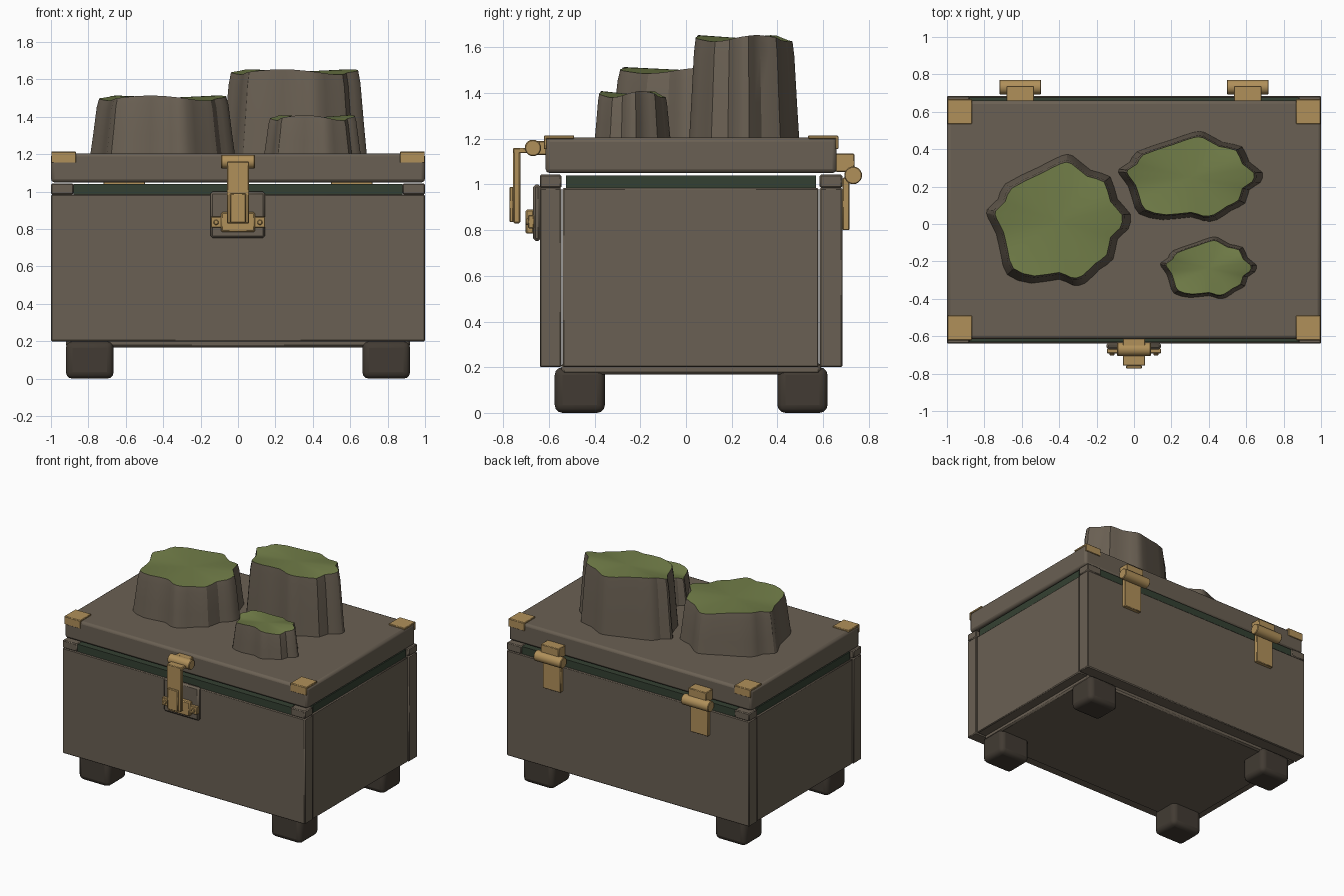
import bpy, bmesh, math
from mathutils import Vector

if "Cube" in bpy.data.objects:
    bpy.data.objects.remove(bpy.data.objects["Cube"])


def material(name, rgb):
    m = bpy.data.materials.new(name)
    lin = [((c / 255 + 0.055) / 1.055) ** 2.4 for c in rgb]
    m.diffuse_color = (*lin, 1)
    m.use_nodes = True
    m.node_tree.nodes["Principled BSDF"].inputs["Base Color"].default_value = m.diffuse_color
    return m


WOOD = material("brown_wood", (106, 96, 83))
FOOT = material("dark_brown", (66, 59, 51))
BRASS = material("brass", (176, 144, 90))
MOSS = material("moss_green", (113, 125, 72))
SEAL = material("dark_green", (52, 64, 50))


def finish(name, bm, mats, bevel=0.0, segments=1):
    bmesh.ops.recalc_face_normals(bm, faces=bm.faces)
    me = bpy.data.meshes.new(name)
    bm.to_mesh(me)
    bm.free()
    for m in mats:
        me.materials.append(m)
    ob = bpy.data.objects.new(name, me)
    bpy.context.collection.objects.link(ob)
    if bevel:
        mod = ob.modifiers.new("bevel", "BEVEL")
        mod.width, mod.segments, mod.limit_method = bevel, segments, "ANGLE"
    bpy.context.view_layer.objects.active = ob
    bpy.ops.object.select_all(action="DESELECT")
    ob.select_set(True)
    bpy.ops.object.shade_smooth_by_angle(angle=math.radians(30))
    return ob


def box(name, x, y, z, mat, bevel=0.006, segments=1):
    """Box from (min, max) ranges."""
    bm = bmesh.new()
    bmesh.ops.create_cube(bm, size=1)
    for v in bm.verts:
        v.co = [(r[0] + r[1]) / 2 + c * (r[1] - r[0]) for c, r in zip(v.co, (x, y, z))]
    return finish(name, bm, [mat], bevel, segments)


def rod(name, x, y, z, radius, mat, axis="x"):
    """Cylinder along x (x is a range) or along y (y is a range)."""
    bm = bmesh.new()
    lo, hi = x if axis == "x" else y
    bmesh.ops.create_cone(bm, cap_ends=True, segments=20, radius1=radius, radius2=radius, depth=hi - lo)
    for v in bm.verts:
        a, b, t = v.co.x, v.co.y, v.co.z + (lo + hi) / 2
        v.co = (t, y + a, z + b) if axis == "x" else (x + a, t, z + b)
    return finish(name, bm, [mat], 0.004)


def mirrored(x, s):
    return tuple(sorted((x[0] * s, x[1] * s)))


# Chest body
box("front_panel", (-1, 1), (-0.64, -0.545), (0.2, 0.985), WOOD)
box("back_panel", (-1, 1), (0.585, 0.685), (0.2, 0.985), WOOD)
box("floor", (-0.92, 0.92), (-0.545, 0.59), (0.168, 0.22), WOOD, 0.012)

# Lid
box("lid", (-1, 1), (-0.615, 0.66), (1.05, 1.205), WOOD, 0.018, 2)

# Rubber seal along the front and back
box("seal_front", (-0.88, 0.88), (-0.632, -0.56), (0.985, 1.04), SEAL, 0)
box("seal_back", (-0.88, 0.88), (0.60, 0.675), (0.985, 1.04), SEAL, 0)

for s, side in ((-1, "left"), (1, "right")):
    box(f"side_panel_{side}", mirrored((0.9, 0.994), s), (-0.541, 0.581), (0.2, 0.985), WOOD)
    box(f"seal_{side}", mirrored((0.9, 0.985), s), (-0.525, 0.57), (0.985, 1.04), SEAL, 0)
    for end, yb, yf, yt, yd in (
            ("front", (-0.64, -0.545), (-0.575, -0.355), (-0.62, -0.49), (-0.622, -0.61)),
            ("back", (0.585, 0.685), (0.40, 0.62), (0.535, 0.665), (0.655, 0.667))):
        box(f"corner_block_{end}_{side}", mirrored((0.88, 1), s), yb, (0.985, 1.043), WOOD)
        box(f"foot_{end}_{side}", mirrored((0.665, 0.92), s), yf, (0, 0.2), FOOT, 0.035, 3)
        # Brass lid corner: top plate with a lip folded over the edge
        box(f"corner_plate_{end}_{side}", mirrored((0.867, 0.998), s), yt, (1.2, 1.215), BRASS, 0.003)
        box(f"corner_lip_{end}_{side}", mirrored((0.867, 0.998), s), yd, (1.155, 1.212), BRASS, 0.002)
    # Hinge
    c = 0.608 * s
    rod(f"hinge_barrel_{side}", (c - 0.112, c + 0.112), 0.732, 1.04, 0.039, BRASS)
    box(f"hinge_upper_leaf_{side}", (c - 0.074, c + 0.074), (0.655, 0.738), (1.055, 1.135), BRASS, 0.004)
    box(f"hinge_lower_leaf_{side}", (c - 0.074, c + 0.074), (0.685, 0.716), (0.80, 1.03), BRASS, 0.004)
    # Latch ears with screw heads
    rod(f"latch_screw_{side}", 0.117 * s, (-0.702, -0.685), 0.836, 0.014, BRASS, "y")

# Latch
box("latch_back_plate", (-0.148, 0.145), (-0.67, -0.635), (0.752, 1.0), WOOD, 0.012)
box("latch_ears", (-0.145, 0.145), (-0.692, -0.665), (0.808, 0.866), BRASS, 0.004)
box("latch_base", (-0.09, 0.09), (-0.702, -0.665), (0.785, 0.89), BRASS, 0.006)
rod("latch_barrel", (-0.09, 0.09), -0.67, 1.16, 0.036, BRASS)
box("latch_lid_block", (-0.06, 0.06), (-0.67, -0.61), (1.13, 1.19), BRASS, 0.004)
box("latch_arm", (-0.06, 0.06), (-0.757, -0.68), (1.137, 1.16), BRASS, 0.004)
box("latch_bar", (-0.06, 0.06), (-0.757, -0.725), (0.83, 1.16), BRASS, 0.006)
box("latch_tab", (-0.042, 0.042), (-0.773, -0.755), (0.835, 0.99), BRASS, 0.004)

# Irregular stump outline, counter-clockwise, about 1 unit in radius
OUTLINE = [(.99, .11), (.81, .34), (.71, .68), (.44, .78), (.19, 1), (.03, 1), (-.28, .83),
           (-.75, .57), (-.85, .34), (-1, .18), (-.99, .05), (-.875, -.2), (-.81, -.52),
           (-.72, -.82), (-.39, -.95), (0, -.89), (.19, -.98), (.36, -.95), (.56, -.74),
           (.75, -.58), (.81, -.28), (.96, -.12)]


def smooth_outline(points):
    """Add one curved midpoint between each pair of points."""
    p = [Vector(q) for q in points]
    n, out = len(p), []
    for i in range(n):
        out += [p[i], (9 * (p[i] + p[(i + 1) % n]) - p[i - 1] - p[(i + 2) % n]) / 16]
    return out


def stump(name, cx, cy, rx, ry, top):
    bm = bmesh.new()
    ring_shape = smooth_outline(OUTLINE)
    n, rings = len(ring_shape), []
    h = top - 1.2
    for t, k in ((0, 1), (0.35, 0.962), (0.85, 0.912), (1, 0.88)):
        ring = []
        for p in ring_shape:
            wave = 0.014 * math.sin(3 * math.atan2(p.y, p.x) + 0.6) * t
            ring.append(bm.verts.new((cx + p.x * rx * k, cy + p.y * ry * k, 1.2 + h * t + wave)))
        rings.append(ring)
    for a, b in zip(rings, rings[1:]):
        for i in range(n):
            j = (i + 1) % n
            bm.faces.new((a[i], a[j], b[j], b[i]))
    bm.faces.new(rings[0][::-1])
    # Mossy top as a fan
    mid = bm.verts.new((cx, cy, top))
    for i in range(n):
        bm.faces.new((rings[-1][i], rings[-1][(i + 1) % n], mid)).material_index = 1
    finish(name, bm, [WOOD, MOSS])


stump("stump_wide", -0.40, 0.015, 0.385, 0.35, 1.50)
stump("stump_tall", 0.305, 0.25, 0.385, 0.24, 1.64)
stump("stump_small", 0.40, -0.237, 0.257, 0.165, 1.395)
